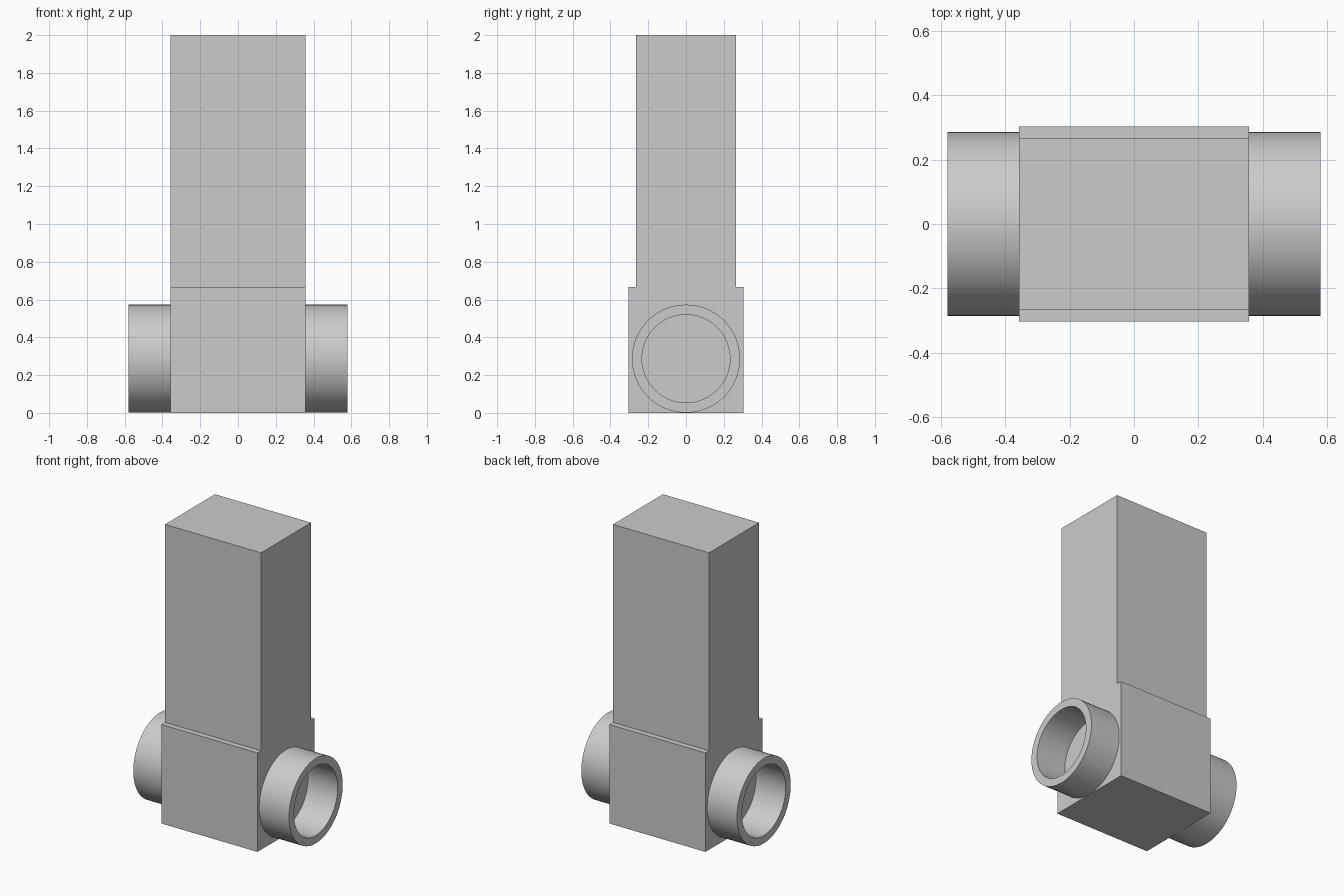
import bpy
import bmesh
import math
from mathutils import Matrix

cube = bpy.data.objects.get("Cube")
if cube:
    bpy.data.objects.remove(cube, do_unlink=True)

# One plain grey for everything
grey = bpy.data.materials.new("light_grey")
colour = (0.6, 0.6, 0.6, 1)
grey.diffuse_color = colour
grey.use_nodes = True
grey.node_tree.nodes["Principled BSDF"].inputs["Base Color"].default_value = colour

HALF_WIDTH = 0.358
PIPE_END = 0.58
PIPE_Z = 0.287


def make_object(name, bm):
    bmesh.ops.recalc_face_normals(bm, faces=bm.faces)
    mesh = bpy.data.meshes.new(name)
    bm.to_mesh(mesh)
    bm.free()
    mesh.materials.append(grey)
    obj = bpy.data.objects.new(name, mesh)
    bpy.context.collection.objects.link(obj)
    return obj


# Valve body: stepped side profile extruded across the width
half_profile = [(0.304, 0), (0.304, 0.667), (0.266, 0.667), (0.266, 2)]
profile = half_profile + [(-y, z) for y, z in reversed(half_profile)]
bm = bmesh.new()
face = bm.faces.new([bm.verts.new((-HALF_WIDTH, y, z)) for y, z in profile])
extruded = bmesh.ops.extrude_face_region(bm, geom=[face])
verts = [v for v in extruded["geom"] if isinstance(v, bmesh.types.BMVert)]
bmesh.ops.translate(bm, verts=verts, vec=(2 * HALF_WIDTH, 0, 0))
make_object("stepped_body", bm)


# Pipe stubs: a ring section spun about the x axis, closed inside by the body wall
def pipe_stub(name, side):
    outer, inner = 0.286, 0.233
    section = [(HALF_WIDTH, outer), (PIPE_END, outer),
               (PIPE_END, inner), (HALF_WIDTH, inner)]
    bm = bmesh.new()
    points = [bm.verts.new((side * x, 0, r)) for x, r in section]
    edges = [bm.edges.new(pair) for pair in zip(points, points[1:])]
    bmesh.ops.spin(bm, geom=points + edges, cent=(0, 0, 0), axis=(1, 0, 0),
                   angle=math.tau, steps=64, use_merge=True)
    bmesh.ops.remove_doubles(bm, verts=bm.verts, dist=0.0001)
    bmesh.ops.transform(bm, matrix=Matrix.Translation((0, 0, PIPE_Z)), verts=bm.verts)
    return make_object(name, bm)


bpy.ops.object.select_all(action="DESELECT")
for name, side in (("left_pipe", 1), ("right_pipe", -1)):
    pipe = pipe_stub(name, side)
    pipe.select_set(True)
    bpy.context.view_layer.objects.active = pipe
bpy.ops.object.shade_smooth_by_angle(angle=math.radians(30))
